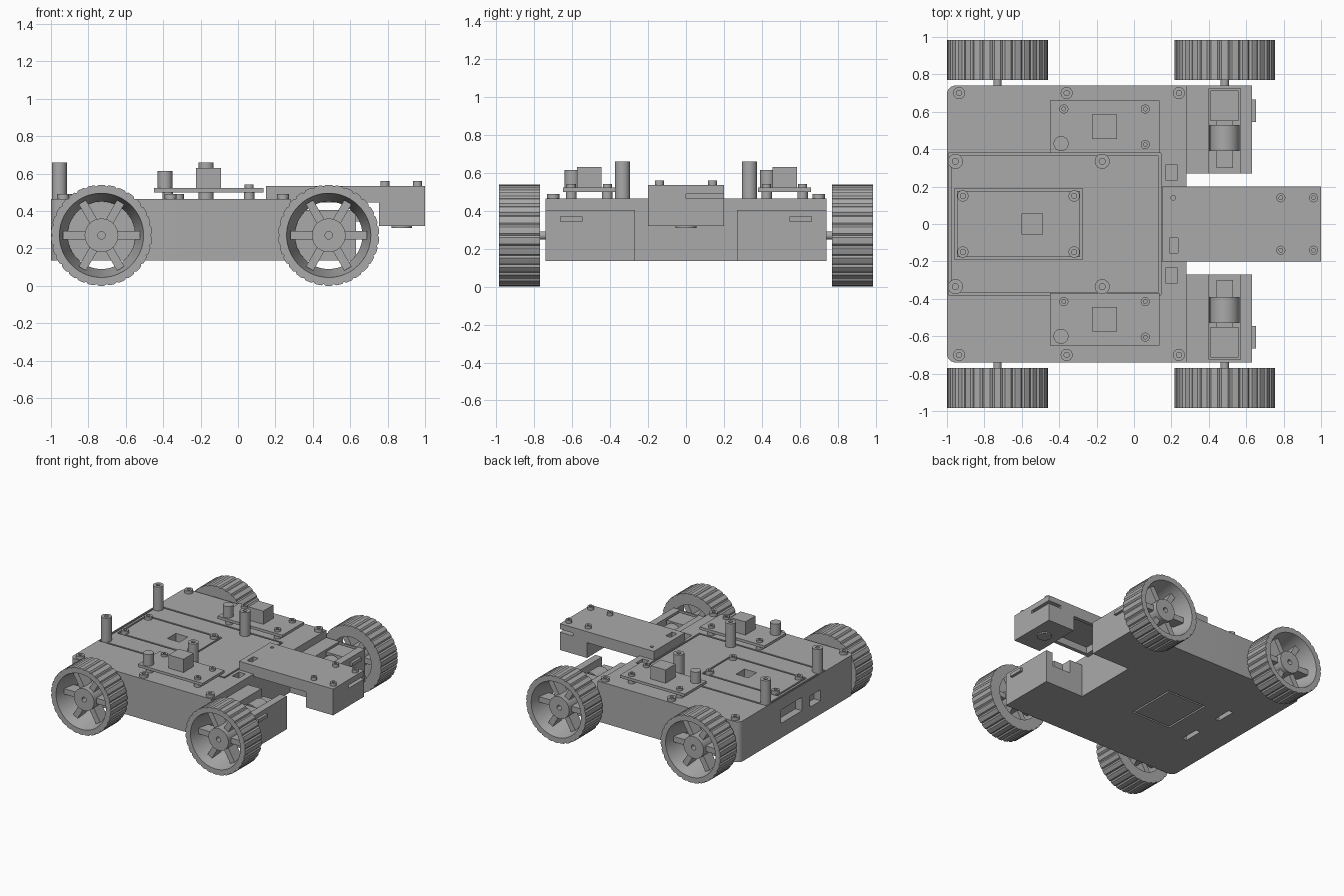
import bpy, bmesh, math
from mathutils import Matrix, Vector

cube = bpy.data.objects.get("Cube")
if cube:
    bpy.data.objects.remove(cube, do_unlink=True)

grey = bpy.data.materials.new("plain grey")
grey.use_nodes = True
grey.diffuse_color = (0.4, 0.4, 0.4, 1)
grey.node_tree.nodes["Principled BSDF"].inputs["Base Color"].default_value = grey.diffuse_color


def box(bm, x, y, z):
    """Box from three (min, max) ranges."""
    size = Matrix.Diagonal((x[1] - x[0], y[1] - y[0], z[1] - z[0], 1))
    centre = Matrix.Translation((sum(x) / 2, sum(y) / 2, sum(z) / 2))
    bmesh.ops.create_cube(bm, size=1, matrix=centre @ size)


def rod(bm, x, y, z0, z1, r, sides=32):
    """Upright cylinder."""
    bmesh.ops.create_cone(bm, cap_ends=True, segments=sides, radius1=r, radius2=r, depth=z1 - z0,
                          matrix=Matrix.Translation((x, y, (z0 + z1) / 2)))


def rod_y(bm, x, z, y0, y1, r, sides=32):
    """Cylinder lying along y."""
    bmesh.ops.create_cone(bm, cap_ends=True, segments=sides, radius1=r, radius2=r, depth=abs(y1 - y0),
                          matrix=Matrix.Translation((x, (y0 + y1) / 2, z)) @ Matrix.Rotation(math.pi / 2, 4, 'X'))


def tube(bm, x, y, z0, z1, r, bore, depth):
    """Upright cylinder with a blind hole in its top."""
    n = 32
    rings = []
    for rad, z in ((r, z0), (r, z1), (bore, z1), (bore, z1 - depth)):
        rings.append([bm.verts.new((x + rad * math.cos(math.tau * i / n), y + rad * math.sin(math.tau * i / n), z))
                      for i in range(n)])
    for a, b in zip(rings, rings[1:]):
        for i in range(n):
            j = (i + 1) % n
            bm.faces.new((a[i], a[j], b[j], b[i]))
    bm.faces.new(rings[0][::-1])
    bm.faces.new(rings[-1])


def prism(bm, outline, z0, z1):
    """Solid from a counter-clockwise outline in plan."""
    face = bm.faces.new([bm.verts.new((x, y, z0)) for x, y in outline])
    top = bmesh.ops.extrude_face_region(bm, geom=[face])["geom"]
    bmesh.ops.translate(bm, vec=(0, 0, z1 - z0), verts=[v for v in top if isinstance(v, bmesh.types.BMVert)])


def finish(bm, name, cutter=None):
    """Turn a bmesh into an object and carve the cutter out of it."""
    obj = None
    for b, label in ((bm, name), (cutter, name + " cutter")):
        if b is None:
            continue
        bmesh.ops.recalc_face_normals(b, faces=b.faces)
        mesh = bpy.data.meshes.new(label)
        b.to_mesh(mesh)
        b.free()
        mesh.materials.append(grey)
        new = bpy.data.objects.new(label, mesh)
        bpy.context.collection.objects.link(new)
        if obj is None:
            obj = new
            continue
        mod = obj.modifiers.new("cut", 'BOOLEAN')
        mod.operation, mod.solver, mod.object = 'DIFFERENCE', 'EXACT', new
        bpy.context.view_layer.update()
        carved = bpy.data.meshes.new_from_object(obj.evaluated_get(bpy.context.evaluated_depsgraph_get()))
        obj.modifiers.clear()
        obj.data = carved
        bpy.data.objects.remove(new, do_unlink=True)
    obj.data.shade_smooth()
    obj.data.set_sharp_from_angle(angle=math.radians(30))
    return obj


def groove(bm, x, y, z, w=0.014):
    """Rectangular frame-shaped cutter."""
    outer = [(x[0], y[0]), (x[1], y[0]), (x[1], y[1]), (x[0], y[1])]
    inner = [(x[0] + w, y[0] + w), (x[1] - w, y[0] + w), (x[1] - w, y[1] - w), (x[0] + w, y[1] - w)]
    loops = [[bm.verts.new((px, py, h)) for px, py in pts] for pts, h in
             ((outer, z[0]), (outer, z[1]), (inner, z[1]), (inner, z[0]))]
    for a, b in zip(loops, loops[1:] + loops[:1]):
        for i in range(4):
            j = (i + 1) % 4
            bm.faces.new((a[i], a[j], b[j], b[i]))


# Chassis: rounded rear corners, two front pods either side of a notch
floor, pod_top, deck = 0.14, 0.41, 0.47
r = 0.045
outline = [(0.28, -0.74), (0.28, 0.74)]
for cy, start in ((0.74 - r, 90), (-0.74 + r, 180)):
    for k in range(7):
        a = math.radians(start + 15 * k)
        outline.append((-1 + r + r * math.cos(a), cy + r * math.sin(a)))
body, cut = bmesh.new(), bmesh.new()
prism(body, outline, floor, deck)
groove(cut, (-0.992, 0.145), (-0.38, 0.38), (deck - 0.02, 0.6))
groove(cut, (-0.96, -0.275), (-0.19, 0.19), (deck - 0.02, 0.6))
box(cut, (-0.6, -0.49), (-0.055, 0.055), (0.4, 0.6))
for s in (-1, 1):
    box(cut, (0.17, 0.23), (s * 0.275 - 0.043, s * 0.275 + 0.043), (0.4, 0.6))
    box(cut, (-0.74, -0.7), (s * 0.19 - 0.08, s * 0.19 + 0.08), (0, 0.2))
groove(cut, (-0.52, -0.16), (-0.21, 0.21), (0, 0.16))
box(cut, (-1.1, -0.94), (-0.07, 0.2), (0.26, 0.37))
box(cut, (-1.1, -0.94), (-0.31, -0.17), (0.25, 0.34))
finish(body, "chassis", cut)

for s, side in ((1, "left"), (-1, "right")):
    def span(a, b):
        return tuple(sorted((s * a, s * b)))
    # Front pod with a motor pocket open on the inner side
    pod, cut = bmesh.new(), bmesh.new()
    box(pod, (0.28, 0.63), span(0.27, 0.74), (floor, pod_top))
    box(cut, (0.40, 0.57), span(0.2, 0.725), (0.3, 0.6))
    finish(pod, side + " pod", cut)
    motor = bmesh.new()
    box(motor, (0.41, 0.56), span(0.55, 0.715), (0.29, 0.4))
    rod_y(motor, 0.485, 0.32, s * 0.39, s * 0.53, 0.08)
    box(motor, (0.44, 0.53), span(0.3, 0.55), (0.29, 0.37))
    finish(motor, side + " motor")
    clip = bmesh.new()
    box(clip, (0.62, 0.652), span(0.545, 0.665), (0.348, 0.375))
    finish(clip, side + " pod clip")

# Deck screws, inner panel screws and tall posts
screws, posts = bmesh.new(), bmesh.new()
for s in (-1, 1):
    for x in (-0.935, -0.36, 0.24):
        tube(screws, x, s * 0.70, deck - 0.005, 0.495, 0.032, 0.014, 0.015)
    for x in (-0.915, -0.32):
        tube(screws, x, s * 0.15, deck - 0.005, 0.495, 0.03, 0.014, 0.015)
    for x in (-0.955, -0.17):
        tube(posts, x, s * 0.335, deck - 0.005, 0.665, 0.04, 0.016, 0.04)
finish(screws, "deck screws")
finish(posts, "posts")

# Two identical circuit boards
for y, side in ((0.52, "left"), (-0.51, "right")):
    board = bmesh.new()
    box(board, (-0.45, 0.135), (y - 0.14, y + 0.14), (0.505, 0.527))
    finish(board, side + " board")
    parts = bmesh.new()
    box(parts, (-0.225, -0.09), (y - 0.065, y + 0.065), (0.527, 0.635))
    rod(parts, -0.39, y - 0.09, 0.527, 0.62, 0.04)
    for x, dy in ((-0.375, 0.095), (0.06, 0.095), (0.06, -0.095), (-0.375, -0.095)):
        rod(parts, x, y + dy, deck - 0.005, 0.506, 0.028)
        if x > 0 or dy > 0:
            tube(parts, x, y + dy, 0.526, 0.546, 0.024, 0.01, 0.012)
    finish(parts, side + " board components")

# Front arm: deck plate with a sensor box hanging from its end
arm, cut = bmesh.new(), bmesh.new()
box(arm, (0.15, 0.28), (-0.2, 0.2), (deck, 0.54))
finish_x = 0.755
arm.clear()
side_profile = [(0.15, deck), (0.28, deck), (0.28, 0.45), (finish_x, 0.45), (finish_x, 0.325),
                (1.0, 0.325), (1.0, 0.54), (0.15, 0.54)]
face = arm.faces.new([arm.verts.new((x, -0.2, z)) for x, z in side_profile])
moved = bmesh.ops.extrude_face_region(arm, geom=[face])["geom"]
bmesh.ops.translate(arm, vec=(0, 0.4, 0), verts=[v for v in moved if isinstance(v, bmesh.types.BMVert)])
box(cut, (0.32, 0.72), (-0.17, 0.17), (0.3, 0.505))
box(cut, (0.88, 1.1), (0, 0.3), (0.47, 0.495))
box(cut, (0.19, 0.235), (-0.155, -0.075), (0.48, 0.6))
rod(cut, 0.21, 0.14, 0.48, 0.6, 0.013)
finish(arm, "front arm", cut)
fittings = bmesh.new()
for x in (0.785, 0.96):
    for y in (-0.14, 0.14):
        tube(fittings, x, y, 0.535, 0.565, 0.024, 0.01, 0.012)
rod(fittings, 0.875, 0, 0.315, 0.33, 0.055)
finish(fittings, "arm fittings")

# Wheels: ridged tyre, dished rim, six spokes, hub and axle
teeth, steps, wheel_z = 30, 5, 0.275
n = teeth * steps
for x, end in ((-0.73, "rear"), (0.485, "front")):
    for s, side in ((1, "left"), (-1, "right")):
        y_in, y_out = 0.77, 0.985
        wheel = bmesh.new()
        rings = []
        for rad, y in ((0, y_in), (0, y_out), (0.225, y_out), (0.18, y_in)):
            ring = []
            for i in range(n):
                a = math.tau * i / n
                rr = rad or (0.262 if i % steps == 0 else 0.27)
                ring.append(wheel.verts.new((x + rr * math.cos(a), s * y, wheel_z + rr * math.sin(a))))
            rings.append(ring)
        for a, b in zip(rings, rings[1:] + rings[:1]):
            for i in range(n):
                j = (i + 1) % n
                wheel.faces.new((a[i], a[j], b[j], b[i]))
        for k in range(6):
            turn = Matrix.Translation((x, s * 0.86, wheel_z)) @ Matrix.Rotation(k * math.pi / 3, 4, 'Y')
            bmesh.ops.create_cube(wheel, size=1, matrix=turn @ Matrix.Translation((0.14, 0, 0))
                                  @ Matrix.Diagonal((0.13, 0.1, 0.045, 1)))
        finish(wheel, f"{end} {side} wheel")
        hub, bore = bmesh.new(), bmesh.new()
        rod_y(hub, x, wheel_z, s * y_in, s * 0.945, 0.09)
        rod_y(bore, x, wheel_z, s * 0.9, s * 1.1, 0.02)
        finish(hub, f"{end} {side} hub", bore)
        axle = bmesh.new()
        rod_y(axle, x, wheel_z, s * 0.7, s * 0.78, 0.022)
        finish(axle, f"{end} {side} axle")

# Seat the tyres on the ground
bpy.context.view_layer.update()
low = min((o.matrix_world @ Vector(c)).z for o in bpy.data.objects if o.type == 'MESH' for c in o.bound_box)
for o in bpy.data.objects:
    if o.type == 'MESH':
        o.location.z -= low
